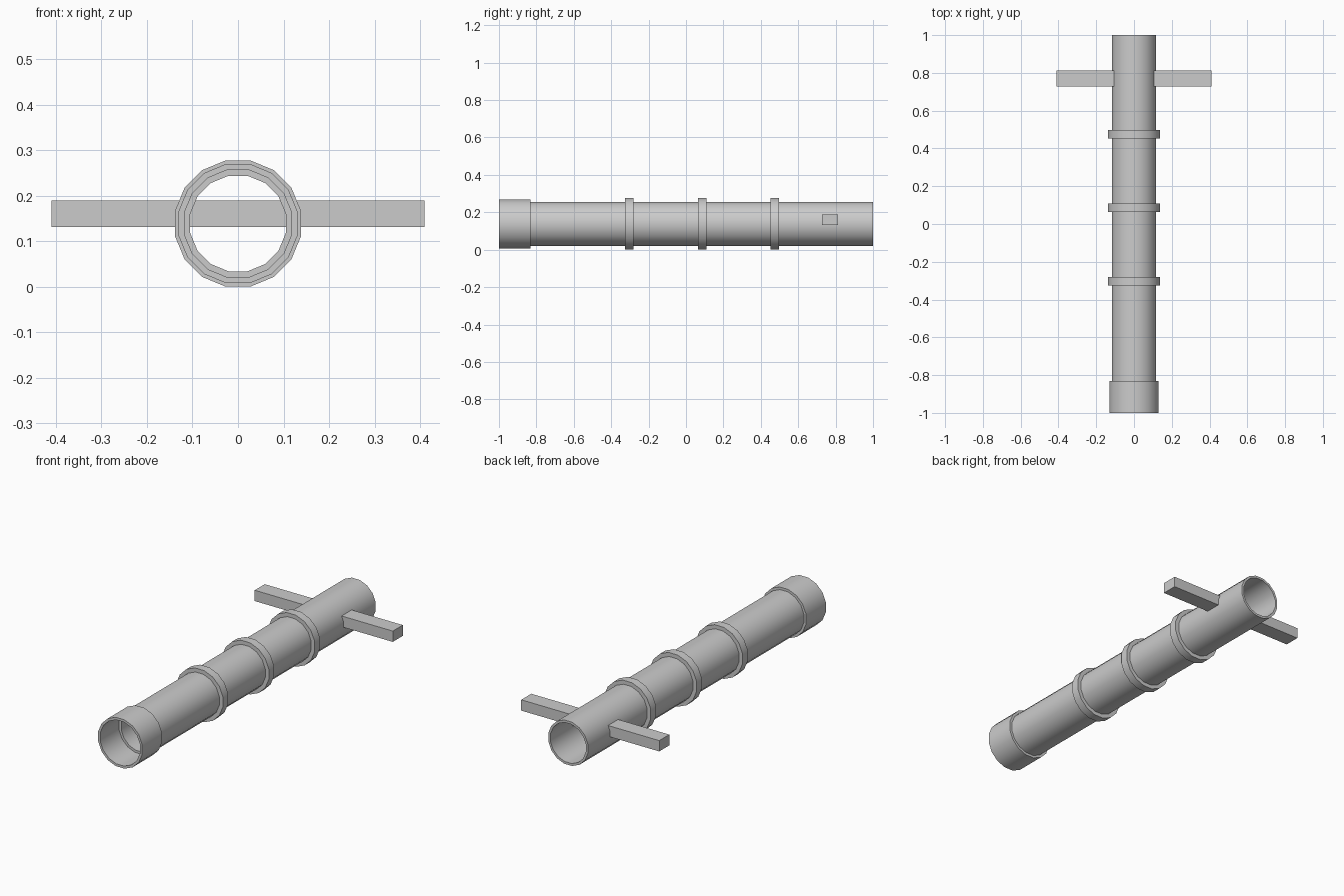
import bpy, bmesh, math

if "Cube" in bpy.data.objects:
    bpy.data.objects.remove(bpy.data.objects["Cube"])

SIDES = 16
CZ = 0.1385                                   # height of the tube axis
K = 1 / math.cos(math.pi / SIDES)             # flat-to-flat -> corner radius


def make_object(name, bm):
    bmesh.ops.recalc_face_normals(bm, faces=bm.faces)
    mesh = bpy.data.meshes.new(name)
    bm.to_mesh(mesh)
    bm.free()
    obj = bpy.data.objects.new(name, mesh)
    bpy.context.collection.objects.link(obj)
    return obj


def lathe(name, profile):
    """Revolve a closed (apothem, y) profile about the tube axis."""
    bm = bmesh.new()
    loops = []
    for i in range(SIDES):
        a = 2 * math.pi * (i + 0.5) / SIDES
        loops.append([bm.verts.new((r * K * math.cos(a), y, CZ + r * K * math.sin(a)))
                      for r, y in profile])
    n = len(profile)
    for i in range(SIDES):
        p, q = loops[i], loops[(i + 1) % SIDES]
        for j in range(n):
            k = (j + 1) % n
            bm.faces.new((p[j], p[k], q[k], q[j]))
    obj = make_object(name, bm)
    bpy.ops.object.select_all(action='DESELECT')
    obj.select_set(True)
    bpy.context.view_layer.objects.active = obj
    bpy.ops.object.shade_smooth_by_angle(angle=math.radians(30))
    return obj


def sleeve(name, inner, outer, y0, y1):
    return lathe(name, [(inner, y0), (outer, y0), (outer, y1), (inner, y1)])


# Hollow tube with a wider, stepped mouth at the front
lathe("tube_with_mouth", [(0.118, -1), (0.131, -1), (0.131, -0.832), (0.1175, -0.832),
                          (0.1175, 1), (0.105, 1), (0.105, -0.84), (0.118, -0.84)])

# Three raised bands
for i, y in enumerate((-0.304, 0.086, 0.475)):
    sleeve(f"band_{i + 1}", 0.1165, 0.1385, y - 0.0225, y + 0.0225)

# Cross bar passing through the rear of the tube
bm = bmesh.new()
bmesh.ops.create_cube(bm, size=1)
bmesh.ops.scale(bm, vec=(0.82, 0.085, 0.058), verts=bm.verts)
bmesh.ops.translate(bm, vec=(0, 0.77, 0.16), verts=bm.verts)
make_object("cross_bar", bm)
